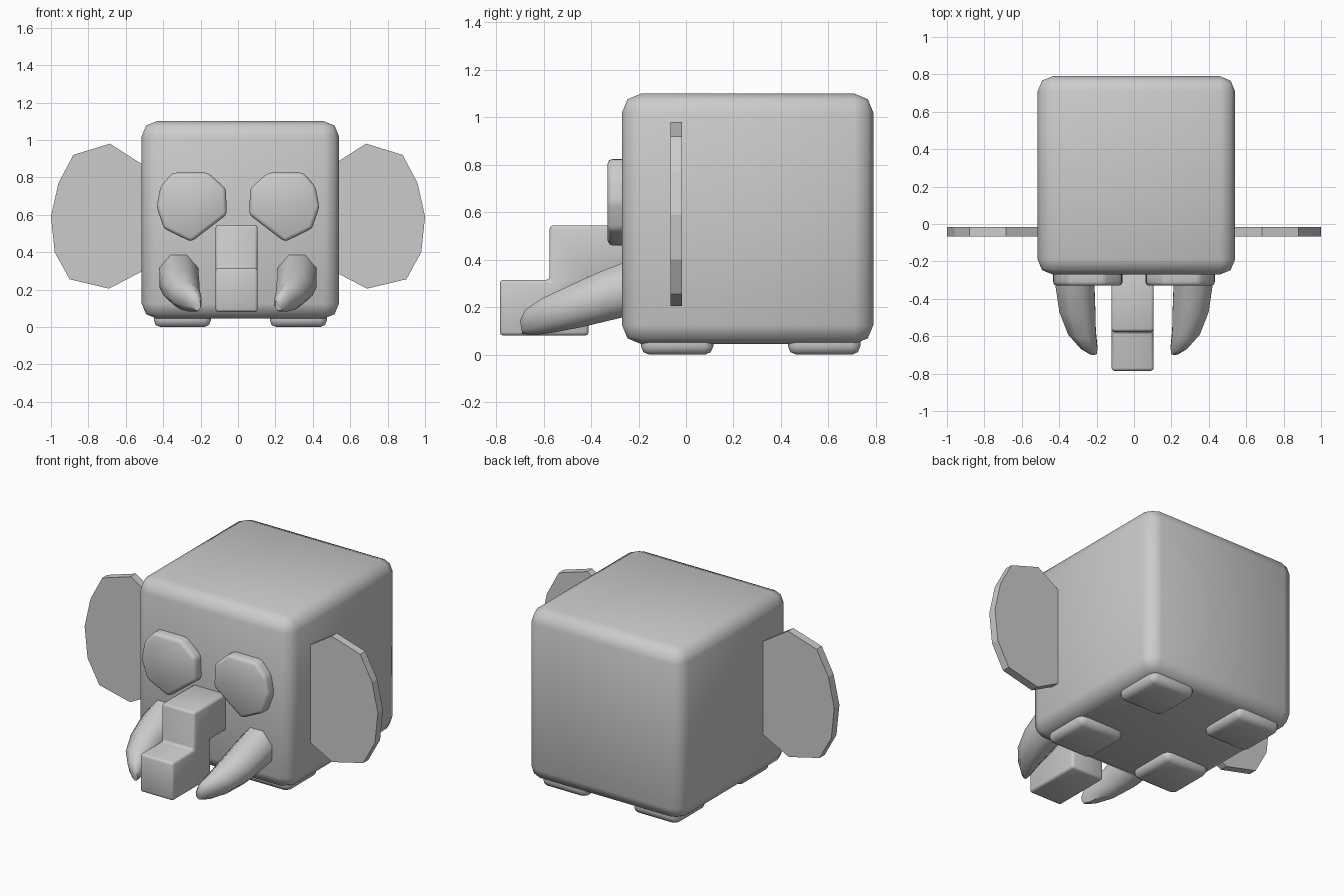
import bpy, bmesh, math
from mathutils import Vector

cube = bpy.data.objects.get("Cube")
if cube:
    bpy.data.objects.remove(cube, do_unlink=True)

grey = bpy.data.materials.new("plain grey")
grey.use_nodes = True
grey.diffuse_color = (0.6, 0.6, 0.6, 1)
grey.node_tree.nodes["Principled BSDF"].inputs["Base Color"].default_value = (0.6, 0.6, 0.6, 1)


def finish(name, bm, bevel=0, segments=2, smooth=True):
    """Turn a bmesh into an object, with an optional rounded edge."""
    bmesh.ops.recalc_face_normals(bm, faces=bm.faces[:])
    if bevel:
        bmesh.ops.bevel(bm, geom=bm.edges[:], offset=bevel, segments=segments,
                        profile=0.5, affect='EDGES', clamp_overlap=True)
    mesh = bpy.data.meshes.new(name)
    bm.to_mesh(mesh)
    bm.free()
    mesh.materials.append(grey)
    obj = bpy.data.objects.new(name, mesh)
    bpy.context.collection.objects.link(obj)
    if smooth:
        bpy.ops.object.select_all(action='DESELECT')
        obj.select_set(True)
        bpy.context.view_layer.objects.active = obj
        bpy.ops.object.shade_smooth_by_angle(angle=math.radians(50))
    return obj


def box(name, low, high, bevel):
    bm = bmesh.new()
    bmesh.ops.create_cube(bm, size=1)
    for v in bm.verts:
        v.co = [(a + b) / 2 + c * (b - a) for a, b, c in zip(low, high, v.co)]
    return finish(name, bm, bevel)


def extrude(name, points, shift, **options):
    """Extrude a closed outline along a vector."""
    bm = bmesh.new()
    face = bm.faces.new([bm.verts.new(p) for p in points])
    new = bmesh.ops.extrude_face_region(bm, geom=[face])["geom"]
    bmesh.ops.translate(bm, vec=shift, verts=[g for g in new if isinstance(g, bmesh.types.BMVert)])
    return finish(name, bm, **options)


def tube(name, rings, sides=8):
    """Loft rings of (centre, radius, tilt) facing the front."""
    bm = bmesh.new()
    loops = []
    for centre, rx, rz, tilt in rings:
        loop = []
        for i in range(sides):
            a = math.tau * (i + 0.5) / sides
            offset = Vector((math.cos(a) * rx, math.sin(a) * -tilt, math.sin(a) * rz))
            loop.append(bm.verts.new(Vector(centre) + offset))
        loops.append(loop)
    for a, b in zip(loops, loops[1:]):
        for i in range(sides):
            j = (i + 1) % sides
            bm.faces.new((a[i], a[j], b[j], b[i]))
    bm.faces.new(loops[0])
    bm.faces.new(loops[-1])
    return finish(name, bm)


# Body
box("body", (-0.515, -0.27, 0.045), (0.54, 0.79, 1.10), 0.08)

# Feet
for side, x in (("right", -0.45), ("left", 0.17)):
    for end, y in (("front", -0.19), ("back", 0.43)):
        box(f"{end}_{side}_foot", (x, y, 0), (x + 0.305, y + 0.305, 0.1), 0.035)

# Stepped trunk
trunk = [(-0.22, 0.545), (-0.575, 0.545), (-0.575, 0.315), (-0.785, 0.315),
         (-0.785, 0.08), (-0.41, 0.08), (-0.41, 0.32), (-0.22, 0.32)]
extrude("trunk", [(-0.12, y, z) for y, z in trunk], (0.225, 0, 0), bevel=0.015)

# Outlines for the left eye and ear
eye = [(0.35, 0.825), (0.16, 0.825), (0.065, 0.74), (0.06, 0.60),
       (0.25, 0.455), (0.395, 0.525), (0.435, 0.64), (0.415, 0.75)]
ear = [(0.45, 0.83), (0.685, 0.98), (0.88, 0.92), (0.96, 0.77), (1.0, 0.59),
       (0.98, 0.40), (0.90, 0.255), (0.69, 0.205), (0.45, 0.33)]

for side, s in (("left", 1), ("right", -1)):
    extrude(f"{side}_eye", [(s * x, -0.33, z) for x, z in eye], (0, 0.12, 0), bevel=0.02)
    extrude(f"{side}_ear", [(s * x, -0.066, z) for x, z in ear], (0, 0.05, 0), smooth=False)
    # Tusk curving forward, down and inward
    tube(f"{side}_tusk", [
        ((s * 0.317, -0.20, 0.29), 0.112, 0.12, 0.03),
        ((s * 0.315, -0.33, 0.25), 0.112, 0.11, 0.03),
        ((s * 0.303, -0.46, 0.205), 0.104, 0.095, 0.03),
        ((s * 0.278, -0.58, 0.165), 0.08, 0.077, 0.03),
        ((s * 0.240, -0.66, 0.135), 0.048, 0.058, 0.02),
        ((s * 0.218, -0.695, 0.115), 0.02, 0.03, 0.005)])
